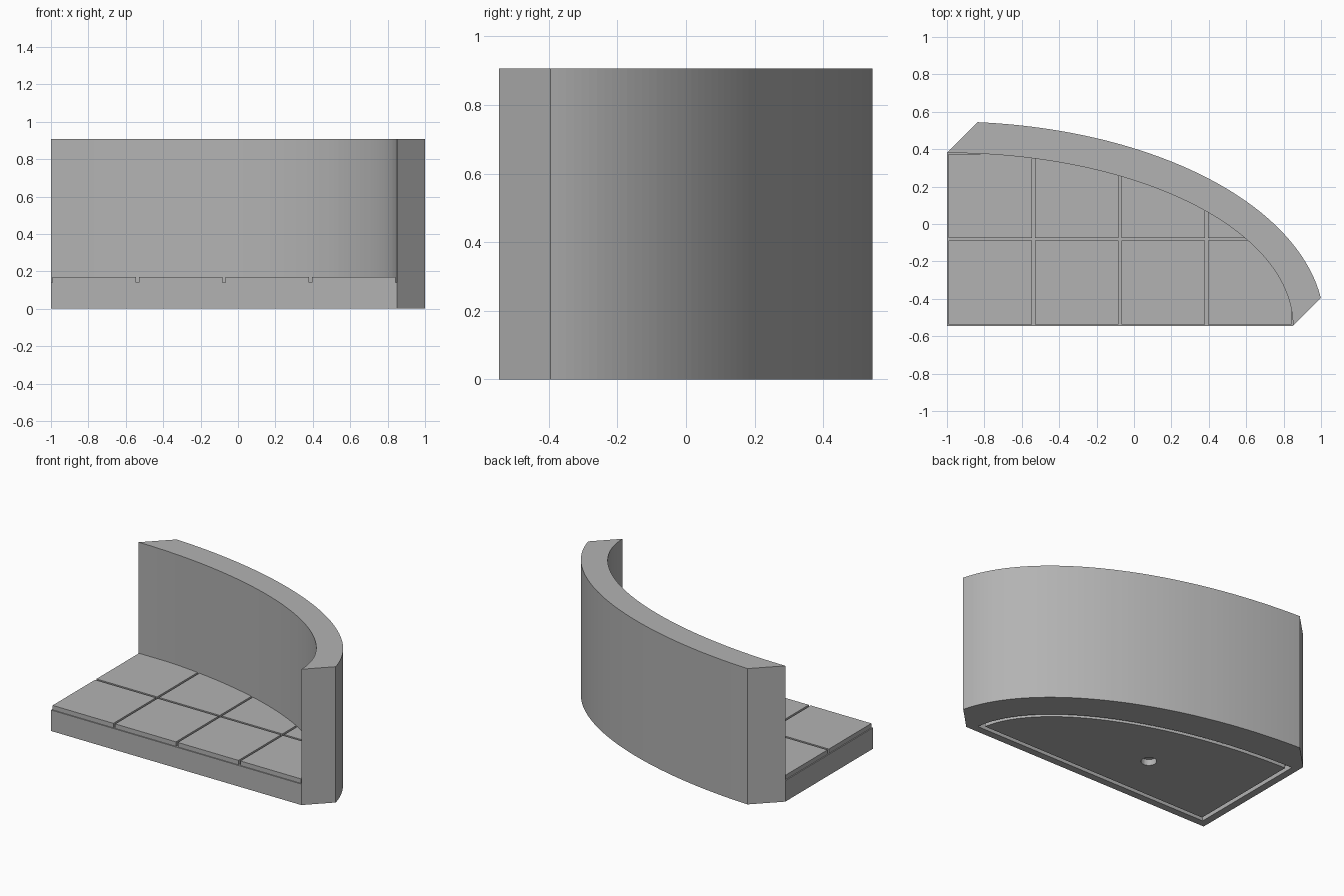
import bpy
import bmesh
from math import sin, cos, asin, acos, pi

cube = bpy.data.objects.get("Cube")
if cube:
    bpy.data.objects.remove(cube, do_unlink=True)

CX, CY = -1.0, -0.545          # centre of the quarter ellipses
A, B = 1.85, 0.925             # inner wall radii
WALL = 0.168                   # wall thickness
HEIGHT, FLOOR, GROOVE = 0.907, 0.17, 0.14
TILE, GAP = 0.4625, 0.007

grey = bpy.data.materials.new("light_grey")
grey.use_nodes = True
grey.diffuse_color = (0.45, 0.45, 0.45, 1)
grey.node_tree.nodes["Principled BSDF"].inputs["Base Color"].default_value = (0.45, 0.45, 0.45, 1)


def arc(a, b, start=0.0, end=pi / 2, steps=64):
    angles = [start + (end - start) * i / steps for i in range(steps + 1)]
    return [(CX + a * cos(t), CY + b * sin(t)) for t in angles]


def prism(name, outline, low, high):
    bm = bmesh.new()
    base = bm.faces.new([bm.verts.new((x, y, low)) for x, y in outline])
    top = bmesh.ops.extrude_face_region(bm, geom=[base])["geom"]
    bmesh.ops.translate(bm, vec=(0, 0, high - low),
                        verts=[v for v in top if isinstance(v, bmesh.types.BMVert)])
    bmesh.ops.recalc_face_normals(bm, faces=bm.faces)
    mesh = bpy.data.meshes.new(name)
    bm.to_mesh(mesh)
    bm.free()
    obj = bpy.data.objects.new(name, mesh)
    bpy.context.collection.objects.link(obj)
    return obj


def carve(obj, cutter):
    """Subtract the cutter from the object and throw the cutter away."""
    mod = obj.modifiers.new("carve", "BOOLEAN")
    mod.operation, mod.solver, mod.object = "DIFFERENCE", "EXACT", cutter
    bpy.context.view_layer.update()
    graph = bpy.context.evaluated_depsgraph_get()
    obj_mesh = bpy.data.meshes.new_from_object(obj.evaluated_get(graph))
    obj.modifiers.clear()
    obj.data = obj_mesh
    bpy.data.objects.remove(cutter, do_unlink=True)


def inset_sector(name, inset, low, high):
    a, b = A - inset, B - inset
    curve = arc(a, b, asin(inset / b), acos(inset / a))
    return prism(name, [(CX + inset, CY + inset)] + curve, low, high)


# Solid block: floor corner plus the outer curve with mitred wall ends
outer = arc(A + WALL, B + WALL, 0.1372, 1.489)
body = prism("curved_wall_and_floor",
             [(CX, CY), (CX + A, CY)] + outer + [(CX, CY + B)], 0, HEIGHT)

# Open room above the floor, with the tiles left standing between grooves
room = prism("room_cutter",
             [(CX - 0.1, CY - 0.1), (CX + A, CY - 0.1)] + arc(A, B) + [(CX - 0.1, CY + B)],
             GROOVE, HEIGHT + 0.1)
for col in range(4):
    for row in range(2):
        x0, y0 = CX + col * TILE + GAP, CY + row * TILE + GAP
        x1, y1 = x0 + TILE - 2 * GAP, y0 + TILE - 2 * GAP
        carve(room, prism("tile", [(x0, y0), (x1, y0), (x1, y1), (x0, y1)], 0.1, FLOOR))
carve(body, room)

# Groove around the underside
ring = inset_sector("ring_cutter", 0.048, -0.05, 0.04)
carve(ring, inset_sector("ring_core", 0.076, -0.1, 0.1))
carve(body, ring)

# Round socket in the underside
hole = [(-0.25 + 0.047 * cos(i * pi / 16), -0.16 + 0.047 * sin(i * pi / 16)) for i in range(32)]
carve(body, prism("socket_cutter", hole, -0.05, 0.04))

body.data.materials.clear()
body.data.materials.append(grey)
for face in body.data.polygons:
    face.material_index = 0
    face.use_smooth = False
